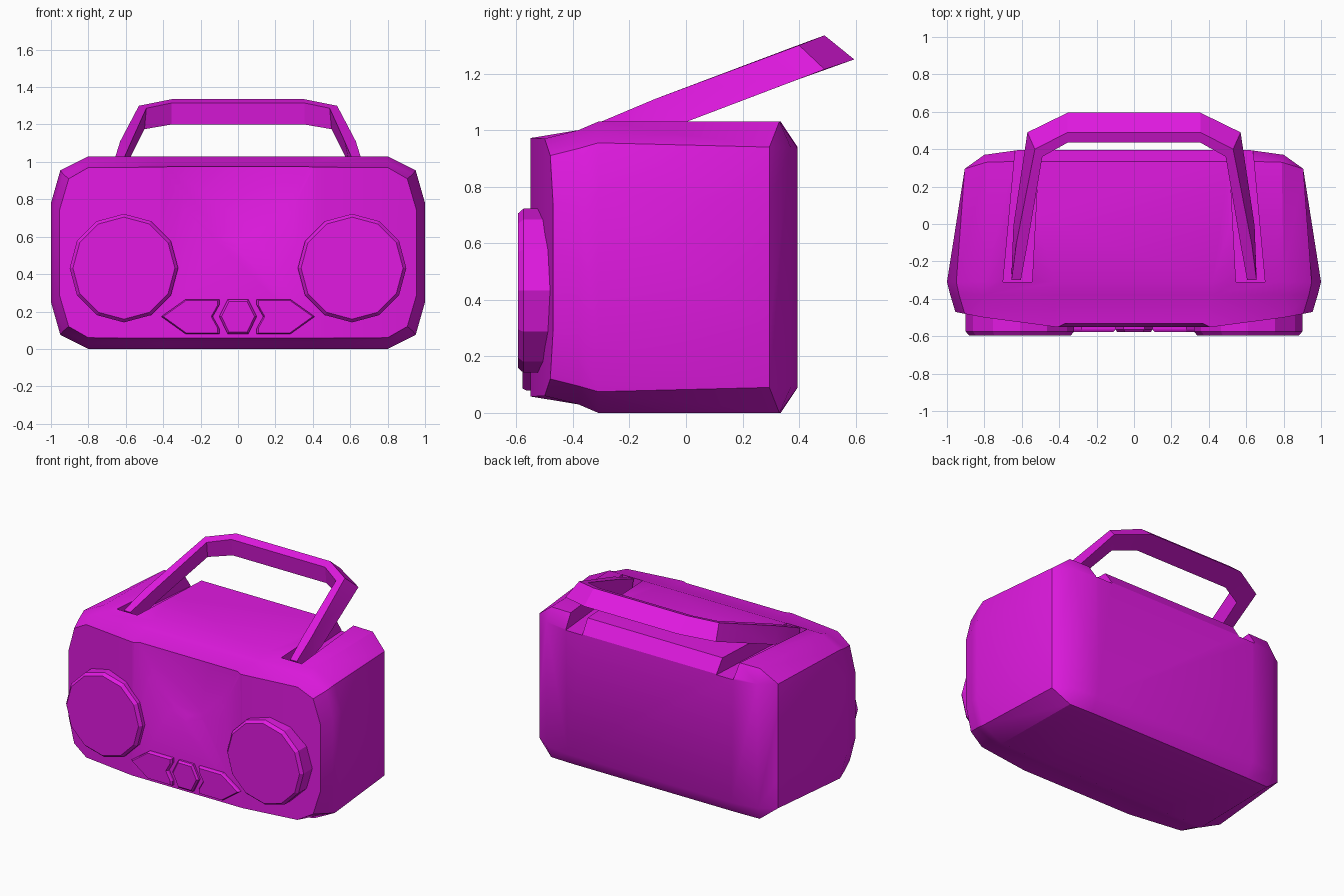
import bpy, bmesh, math

if "Cube" in bpy.data.objects:
    bpy.data.objects.remove(bpy.data.objects["Cube"])

mat = bpy.data.materials.new("magenta_plastic")
mat.diffuse_color = (0.75, 0.01, 0.75, 1)
mat.use_nodes = True
mat.node_tree.nodes["Principled BSDF"].inputs["Base Color"].default_value = mat.diffuse_color


def loft(name, rings, caps=None):
    """Skin a list of equal-length rings; caps lists the end faces by ring index."""
    n = len(rings[0])
    caps = caps or [list(range(n))]
    bm = bmesh.new()
    vs = [[bm.verts.new(p) for p in r] for r in rings]
    for a, b in zip(vs, vs[1:]):
        for i in range(n):
            j = (i + 1) % n
            bm.faces.new((a[i], a[j], b[j], b[i]))
    for end in (vs[0], vs[-1]):
        for f in caps:
            bm.faces.new([end[i] for i in f])
    bmesh.ops.remove_doubles(bm, verts=bm.verts, dist=0.0005)
    bmesh.ops.recalc_face_normals(bm, faces=bm.faces)
    me = bpy.data.meshes.new(name)
    bm.to_mesh(me)
    bm.free()
    ob = bpy.data.objects.new(name, me)
    bpy.context.collection.objects.link(ob)
    me.materials.append(mat)
    return ob


def plate(name, pts, layers):
    """Front-facing plate from an xz outline; layers are (y, scale about its middle)."""
    cx = (min(p[0] for p in pts) + max(p[0] for p in pts)) / 2
    cz = (min(p[1] for p in pts) + max(p[1] for p in pts)) / 2
    return loft(name, [[(cx + (x - cx) * s, y, cz + (z - cz) * s) for x, z in pts]
                       for y, s in layers])


def cut(target, cutter):
    cutter.hide_render = True
    m = target.modifiers.new("cut", 'BOOLEAN')
    m.operation, m.solver, m.object = 'DIFFERENCE', 'EXACT', cutter
    bpy.context.view_layer.objects.active = target
    bpy.ops.object.modifier_apply(modifier=m.name)
    bpy.data.objects.remove(cutter)


def smooth(ob, angle=30):
    bpy.ops.object.select_all(action='DESELECT')
    ob.select_set(True)
    bpy.context.view_layer.objects.active = ob
    bpy.ops.object.shade_smooth_by_angle(angle=math.radians(angle))


# Body: each ring is given by its upper right quarter (x, y, z), mirrored in x and z
H = 1.03


def full_ring(q):
    right = q + [(x, y, H - z) for x, y, z in reversed(q)]
    return right + [(-x, y, z) for x, y, z in reversed(right)]


quarters = [
    [(.42, -.55, .972), (.8, -.50, .97), (.905, -.48, .91), (.955, -.47, .74)],
    [(.42, -.38, 1.0), (.8, -.38, 1.0), (.935, -.38, .935), (.982, -.38, .765)],
    [(.42, -.31, 1.03), (.8, -.31, 1.03), (.95, -.31, .955), (1.0, -.31, .78)],
    [(.62, .335, 1.03), (.79, .33, 1.03), (.905, .295, .94), (.905, .295, .74)],
    [(.62, .395, .94), (.8, .37, .94), (.905, .295, .94), (.905, .295, .74)],
]
strips = [[15, 0, 7, 8], [0, 1, 6, 7], [1, 2, 3, 4, 5, 6],
          [8, 9, 14, 15], [9, 10, 11, 12, 13, 14]]
body = loft("body", [full_ring(q) for q in quarters], strips)

# Handle slots in the top, open at the back
for s in (-1, 1):
    plan = [(.545, -.31), (.70, -.31), (.63, .45), (.505, .45)]
    cut(body, loft("slot_cutter", [[(s * x, y, z) for x, y in plan] for z in (.935, 1.2)]))

# Shallow rounded V recess in the front
half = [(.41, 1.1), (.41, .97), (.30, .75), (.13, .58)]
inner = [(.37, 1.1), (.37, .97), (.265, .78), (.11, .62)]
vee = [[(x, y, z) for x, z in h] + [(0, y, low)] + [(-x, y, z) for x, z in reversed(h)]
       for h, y, low in ((half, -.553, .53), (inner, -.533, .575))]
vee.insert(0, [(x, -.6, z) for x, y, z in vee[0]])
cut(body, loft("front_recess_cutter", vee))
smooth(body)

# Handle: right half as four-point sections, mirrored to the left
sections = [
    [(.655, -.30, 1.03), (.655, -.27, .94), (.605, -.27, .94), (.605, -.30, 1.03)],
    [(.63, -.11, 1.11), (.645, -.01, 1.025), (.575, -.01, 1.025), (.57, -.11, 1.11)],
    [(.53, .40, 1.30), (.57, .49, 1.215), (.50, .385, 1.175), (.49, .36, 1.287)],
    [(.355, .49, 1.335), (.355, .595, 1.25), (.355, .45, 1.20), (.355, .435, 1.315)],
]
handle = loft("handle", sections + [[(-x, y, z) for x, y, z in s] for s in reversed(sections)])
smooth(handle, 20)

# Speakers and control buttons
for s, side in ((-1, "left"), (1, "right")):
    disc = [(s * .61 + .29 * math.sin(i * math.pi / 6), .432 + .29 * math.cos(i * math.pi / 6))
            for i in range(12)]
    plate(side + "_speaker", disc, [(-.44, 1), (-.575, 1), (-.595, .94)])
    wing = [(.10, .08), (.28, .08), (.41, .173), (.28, .265), (.10, .265),
            (.10, .235), (.135, .173), (.10, .11)]
    plate(side + "_button", [(s * x, z) for x, z in wing],
          [(-.52, 1), (-.565, 1), (-.578, .93)])

dial = [(-.055, .08), (.055, .08), (.10, .173), (.055, .265), (-.055, .265), (-.10, .173)]
plate("centre_button", dial, [(-.52, 1), (-.565, 1), (-.578, .88)])
